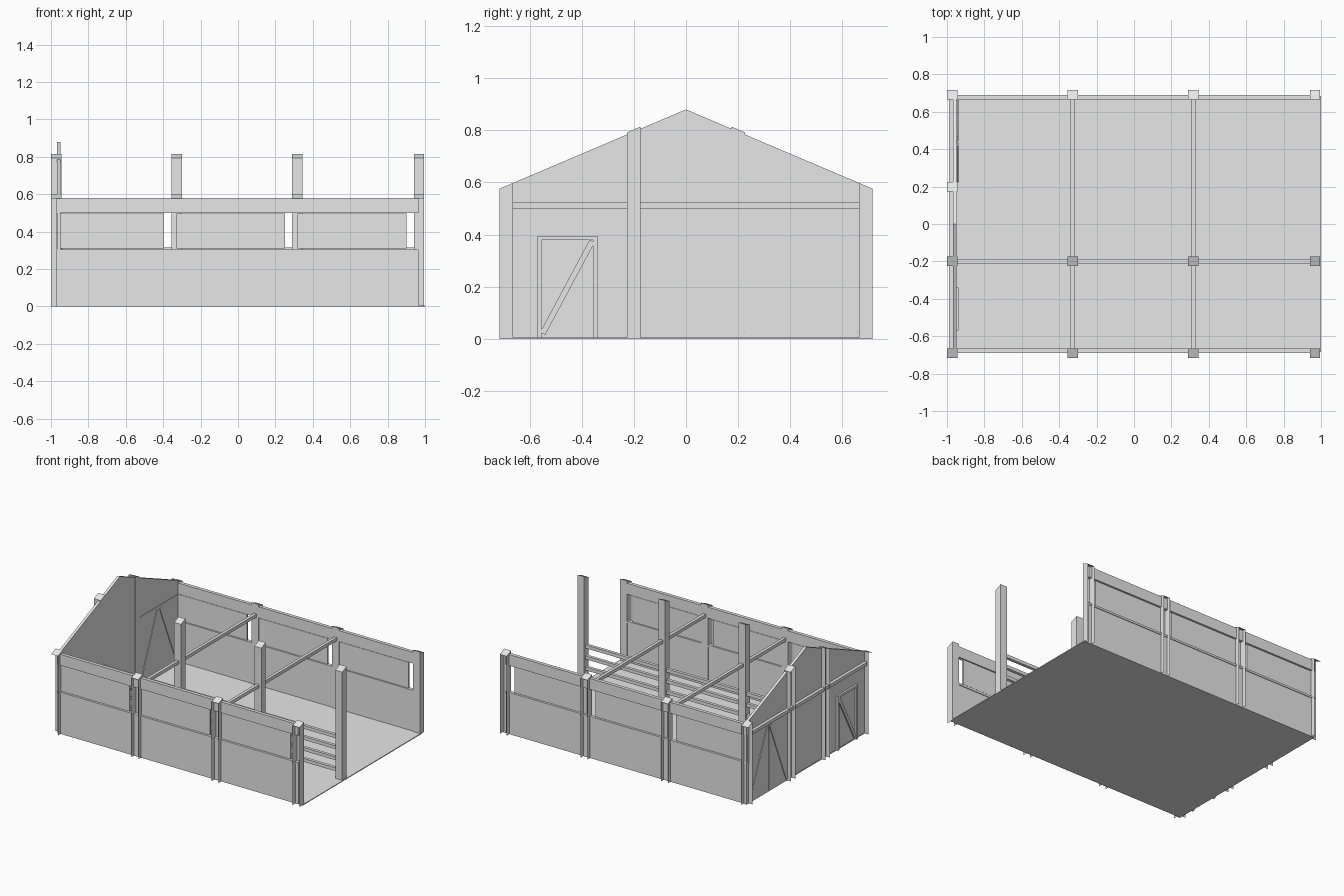
import bpy, bmesh, math
from mathutils import Matrix, Vector

cube = bpy.data.objects.get("Cube")
if cube:
    bpy.data.objects.remove(cube, do_unlink=True)

grey = bpy.data.materials.new("plain_grey")
grey.use_nodes = True
GREY = (0.8, 0.8, 0.8, 1)
grey.diffuse_color = GREY
grey.node_tree.nodes["Principled BSDF"].inputs["Base Color"].default_value = GREY

RIDGE, PITCH = 0.88, 0.425
POST = 0.055
POST_X = (-0.9725, -0.3275, 0.3175, 0.9675)
SIDE_Y = 0.69          # centre line of the side posts
ROW_Y = 0.2            # centre line of the inner posts
SILL, HEAD, EAVES = 0.305, 0.5, 0.58


def roof(y):
    return RIDGE - PITCH * abs(y)


def finish(name, bm):
    mesh = bpy.data.meshes.new(name)
    bm.to_mesh(mesh)
    bm.free()
    mesh.materials.append(grey)
    ob = bpy.data.objects.new(name, mesh)
    bpy.context.collection.objects.link(ob)
    return ob


def box(name, x, y, z):
    """Box from three (low, high) ranges."""
    bm = bmesh.new()
    bmesh.ops.create_cube(bm, size=1)
    for v in bm.verts:
        v.co = [r[0] if c < 0 else r[1] for c, r in zip(v.co, (x, y, z))]
    return finish(name, bm)


def post(name, x, y, open_sides=()):
    """Post with its top cut to the roof pitch; open_sides are left hollow."""
    bm = bmesh.new()
    bmesh.ops.create_cube(bm, size=1)
    bm.normal_update()
    drop = [f for f in bm.faces
            if any(f.normal.dot(Vector(d)) > 0.9 for d in open_sides)]
    bmesh.ops.delete(bm, geom=drop, context='FACES_ONLY')
    lift = 0.008 if abs(y) < 0.5 else 0
    for v in bm.verts:
        py = y + v.co.y * 0.051
        v.co = (x + v.co.x * POST, py, roof(py) + lift if v.co.z > 0 else 0)
    return finish(name, bm)


def plank(name, a, b, width, x):
    """Board in the gable plane between two (y, z) points."""
    a, b = Vector((0, *a)), Vector((0, *b))
    d = b - a
    bm = bmesh.new()
    bmesh.ops.create_cube(bm, size=1)
    turn = Matrix.Rotation(math.atan2(d.z, d.y), 4, 'X')
    for v in bm.verts:
        p = turn @ Vector((0, v.co.y * d.length, v.co.z * width)) + (a + b) / 2
        v.co = (x[0] if v.co.x < 0 else x[1], p.y, p.z)
    return finish(name, bm)


# Floor slab
box("floor", (-0.97, 1.0), (-0.685, 0.685), (0, 0.006))

# Long side walls: lower wall, sliding shutters, upper board
for s, side in ((-1, "front"), (1, "back")):
    def across(inner, outer):
        return tuple(sorted((s * inner, s * outer)))
    box(side + "_lower_wall", (-0.97, 0.965), across(0.67, 0.685), (0, SILL - 0.01))
    box(side + "_sill", (-0.97, 0.965), across(0.665, 0.69), (SILL - 0.015, SILL))
    box(side + "_upper_board", (-0.97, 0.965), across(0.665, 0.69), (HEAD, EAVES))
    for i in range(3):
        left, right = POST_X[i], POST_X[i + 1] - POST / 2
        box(f"{side}_shutter_{i}", (left, right - 0.04), across(0.669, 0.681),
            (SILL + 0.004, HEAD - 0.004))
    for i, x in enumerate(POST_X):
        hollow = [(0, s, 0), (0, 0, -1)]
        if i == 0:
            hollow.append((-1, 0, 0))
        post(f"{side}_post_{i}", x, s * SIDE_Y, hollow)

# Inner row of tall posts and the lone gable post
for i, x in enumerate(POST_X):
    post(f"inner_post_{i}", x, -ROW_Y, [(-1, 0, 0), (0, 0, -1)] if i == 0 else ())
post("gable_post", POST_X[0], ROW_Y, [(-1, 0, 0), (0, 0, -1)])

# Gable wall
bm = bmesh.new()
outline = [(-0.69, 0), (0.69, 0), (0.69, roof(0.69)), (0, RIDGE), (-0.69, roof(0.69))]
face = bm.faces.new([bm.verts.new((-0.968, y, z)) for y, z in outline])
grown = bmesh.ops.extrude_face_region(bm, geom=[face])["geom"]
bmesh.ops.translate(bm, vec=(0.02, 0, 0),
                    verts=[g for g in grown if isinstance(g, bmesh.types.BMVert)])
bmesh.ops.recalc_face_normals(bm, faces=bm.faces)
finish("gable_wall", bm)

# Tie beams across the building and on the gable
for i, x in enumerate(POST_X[:3]):
    half = 0.011
    box(f"tie_beam_{i}", (x - half, x + half), (-0.665, 0.665), (HEAD, HEAD + 0.024))
box("gable_rail", (-0.99, -0.966), (-0.665, 0.665), (HEAD, HEAD + 0.024))

# Fence rails along the inner posts
for i in range(4):
    z = 0.05 + i * 0.08
    box(f"fence_rail_{i}", (-0.95, 0.945), (-0.211, -0.189), (z, z + 0.024))

# Small door with frame and brace
THROUGH = (-0.978, -0.938)
FRAME = (-0.982, -0.938)
D0, D1, DTOP = -0.57, -0.34, 0.395
for n, y in (("outer", D0), ("inner", D1 - 0.016)):
    box(f"door_frame_{n}", FRAME, (y, y + 0.016), (0, DTOP))
box("door_frame_top", FRAME, (D0, D1), (DTOP - 0.016, DTOP))
plank("door_brace", (D1 - 0.02, DTOP - 0.02), (D0 + 0.02, 0.02), 0.022, THROUGH)

# Double doors with braces meeting at the top middle
MID = 0.44
for n, y in (("inner", 0.235), ("outer", 0.65)):
    toward = 1 if y > MID else -1
    box(f"double_door_{n}", (-0.973, -0.943),
        tuple(sorted((MID + toward * 0.002, y + toward * 0.01))), (0.006, HEAD))
    plank(f"double_door_brace_{n}", (MID + toward * 0.015, HEAD - 0.02), (y, 0.02),
          0.022, THROUGH)
